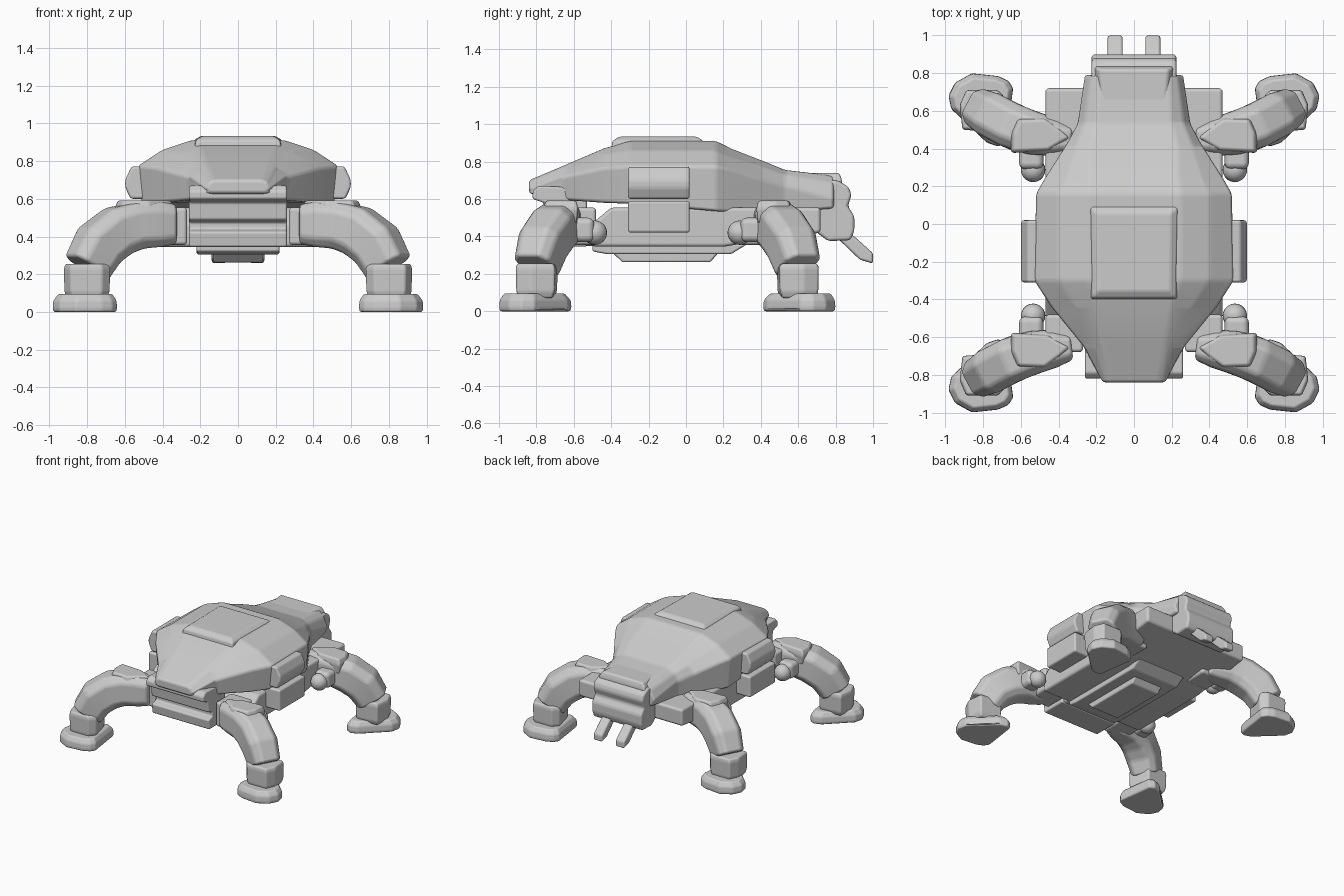
import bpy, bmesh
from mathutils import Vector

old = bpy.data.objects.get("Cube")
if old:
    bpy.data.objects.remove(old, do_unlink=True)

grey = bpy.data.materials.new("plain_grey")
grey.use_nodes = True
grey.diffuse_color = (0.6, 0.6, 0.6, 1)
grey.node_tree.nodes["Principled BSDF"].inputs["Base Color"].default_value = (0.6, 0.6, 0.6, 1)


def loft(name, rings, bevel=0.02):
    """Skin a list of equal-length point rings and round the edges."""
    bm = bmesh.new()
    rows = [[bm.verts.new(p) for p in ring] for ring in rings]
    n = len(rows[0])
    for a, b in zip(rows, rows[1:]):
        for i in range(n):
            j = (i + 1) % n
            bm.faces.new((a[i], a[j], b[j], b[i]))
    bm.faces.new(rows[0])
    bm.faces.new(rows[-1])
    bmesh.ops.recalc_face_normals(bm, faces=bm.faces)
    for f in bm.faces:
        f.smooth = True
    mesh = bpy.data.meshes.new(name)
    bm.to_mesh(mesh)
    bm.free()
    mesh.materials.append(grey)
    ob = bpy.data.objects.new(name, mesh)
    bpy.context.collection.objects.link(ob)
    mod = ob.modifiers.new("rounding", 'BEVEL')
    mod.width = bevel
    mod.segments = 3
    mod.angle_limit = 0.2
    mod.harden_normals = True
    return ob


def prism(name, profile, x0, x1, bevel=0.02):
    """Side profile of (y, z) points stretched across x."""
    return loft(name, [[(x, y, z) for y, z in profile] for x in (x0, x1)], bevel)


def box(name, x, y, z, bevel=0.02):
    return prism(name, [(y[0], z[0]), (y[1], z[0]), (y[1], z[1]), (y[0], z[1])], x[0], x[1], bevel)


def slab(name, outline, levels, bevel=0.02):
    """Plan outline stacked at (z, scale) levels."""
    c = sum((Vector(p) for p in outline), Vector((0, 0))) / len(outline)
    rings = []
    for z, s in levels:
        rings.append([(c.x + (x - c.x) * s, c.y + (y - c.y) * s, z) for x, y in outline])
    return loft(name, rings, bevel)


# Armoured shell: y, then half width and height of bottom, side, shoulder, roof
stations = [
    (-.84, .14, .63, .17, .645, .16, .685, .13, .70),
    (-.65, .25, .595, .27, .72, .20, .765, .16, .78),
    (-.44, .42, .58, .44, .765, .30, .84, .20, .87),
    (-.30, .51, .575, .53, .775, .40, .86, .25, .91),
    (.16, .505, .535, .52, .775, .40, .86, .25, .91),
    (.24, .46, .53, .475, .76, .37, .82, .24, .87),
    (.42, .35, .53, .36, .70, .31, .765, .23, .80),
    (.53, .29, .53, .30, .67, .265, .73, .20, .755),
    (.79, .24, .55, .265, .60, .23, .68, .19, .725),
]
rings = []
for y, *s in stations:
    half = [(s[i], y, s[i + 1]) for i in range(0, 8, 2)]
    rings.append(half + [(-x, yy, z) for x, yy, z in reversed(half)])
loft("shell", rings, 0.025)
slab("shell_roof_plate", [(-.23, -.40), (.23, -.40), (.24, .10), (-.24, .10)],
     [(.87, 1), (.912, .97), (.934, .82)], 0.012)

# Chassis, belly and front grille
prism("chassis", [(-.50, .345), (-.50, .47), (-.40, .555), (.72, .555), (.72, .42), (.35, .37), (.2, .345)],
      -.47, .47)
prism("belly_plate", [(-.50, .36), (-.50, .32), (-.42, .305), (.24, .305), (.33, .36)], -.22, .22, 0.012)
prism("belly_keel", [(-.40, .32), (-.34, .262), (.13, .262), (.18, .32)], -.13, .13, 0.012)
prism("front_grille", [(-.79, .67), (-.82, .64), (-.82, .60), (-.76, .58), (-.75, .49), (-.70, .475), (-.70, .44),
                       (-.75, .425), (-.74, .345), (-.53, .345), (-.53, .66)], -.26, .26, 0.012)
box("front_neck", (-.24, .24), (-.6, -.4), (.35, .47))

# Rear head with stepped plates
prism("rear_head", [(.70, .42), (.76, .375), (.88, .38), (.90, .43), (.90, .51), (.865, .56),
                    (.885, .62), (.87, .665), (.81, .70), (.70, .70)], -.225, .225, 0.018)
slab("rear_head_cap", [(-.19, .61), (.19, .61), (.21, .835), (-.21, .835)],
     [(.64, 1), (.70, 1), (.74, .87)], 0.015)


def mirrored(x, sign):
    return tuple(sorted((x[0] * sign, x[1] * sign)))


def leg(label, sx, place):
    """One leg; place() carries the front left layout to its corner."""
    path = [((.33, -.65, .465), .07, .105), ((.42, -.66, .465), .10, .12), ((.53, -.68, .46), .115, .125),
            ((.635, -.715, .43), .12, .132), ((.735, -.765, .355), .12, .132), ((.80, -.80, .235), .105, .12)]
    pts = [Vector(p[0]) for p in path]
    rings = []
    for i, (_, a, b) in enumerate(path):
        d = (pts[min(i + 1, len(pts) - 1)] - pts[max(i - 1, 0)]).normalized()
        side = Vector((-d.y, d.x, 0)).normalized()
        up = d.cross(side)
        shape = [(1, .6), (.6, 1), (-.6, 1), (-1, .6), (-1, -.6), (-.6, -1), (.6, -1), (1, -.6)]
        rings.append([place(pts[i] + side * a * u + up * b * v) for u, v in shape])
    loft(label + "_leg", rings, 0.02)

    def stack(name, outline, levels, bevel):
        slab(label + name, [place(Vector((x, y, 0)))[:2] for x, y in outline], levels, bevel)

    stack("_ankle", [(.675, -.86), (.72, -.91), (.89, -.91), (.925, -.83), (.91, -.70), (.72, -.685)],
          [(.07, .85), (.105, .97), (.23, 1), (.255, .93)], 0.012)
    stack("_foot", [(.64, -.92), (.665, -.96), (.72, -.985), (.86, -1.0), (.95, -.95), (.985, -.88),
                    (.97, -.81), (.78, -.63), (.72, -.61), (.68, -.63)],
          [(0, .97), (.02, 1), (.06, .98), (.095, .84)], 0.012)
    stack("_shoulder_plate", [(.33, -.655), (.45, -.585), (.655, -.575), (.655, -.68), (.62, -.76),
                              (.47, -.765), (.38, -.70)],
          [(.47, .9), (.55, 1), (.592, .88)], 0.015)

    # Ball joint reaching back to the chassis
    bm = bmesh.new()
    bmesh.ops.create_uvsphere(bm, u_segments=20, v_segments=12, radius=.065)
    for f in bm.faces:
        f.smooth = True
    mesh = bpy.data.meshes.new(label + "_joint")
    bm.to_mesh(mesh)
    bm.free()
    mesh.materials.append(grey)
    joint = bpy.data.objects.new(label + "_joint", mesh)
    joint.location = place(Vector((.535, -.487, .42)))
    bpy.context.collection.objects.link(joint)
    ys = sorted(place(Vector((0, y, 0)))[1] for y in (-.62, -.49))
    box(label + "_joint_arm", mirrored((.48, .61), sx), ys, (.37, .50), 0.035)
    box(label + "_hip", mirrored((.27, .47), sx),
        sorted(place(Vector((0, y, 0)))[1] for y in (-.68, -.48)), (.355, .555), 0.02)


for side, sx in (("right", -1), ("left", 1)):
    leg("front_" + side, sx, lambda p, s=sx: (p.x * s, p.y, p.z))
    leg("rear_" + side, sx, lambda p, s=sx: (p.x * s, -p.y - .2, p.z))
    # Side pods and rear prongs; the upper pod leans in at its top
    pod = [(.45, .60), (.57, .60), (.598, .66), (.598, .70), (.565, .772), (.45, .772)]
    loft("upper_pod_" + side, [[(x * sx, y, z) for x, z in pod] for y in (-.31, .02)], 0.015)
    box("lower_pod_" + side, mirrored((.44, .595), sx), (-.31, .02), (.42, .59), 0.015)
    prism("prong_" + side, [(.80, .40), (.93, .275), (1.0, .255), (1.0, .31), (.90, .40), (.85, .43)],
          *mirrored((.06, .14), sx), 0.015)
